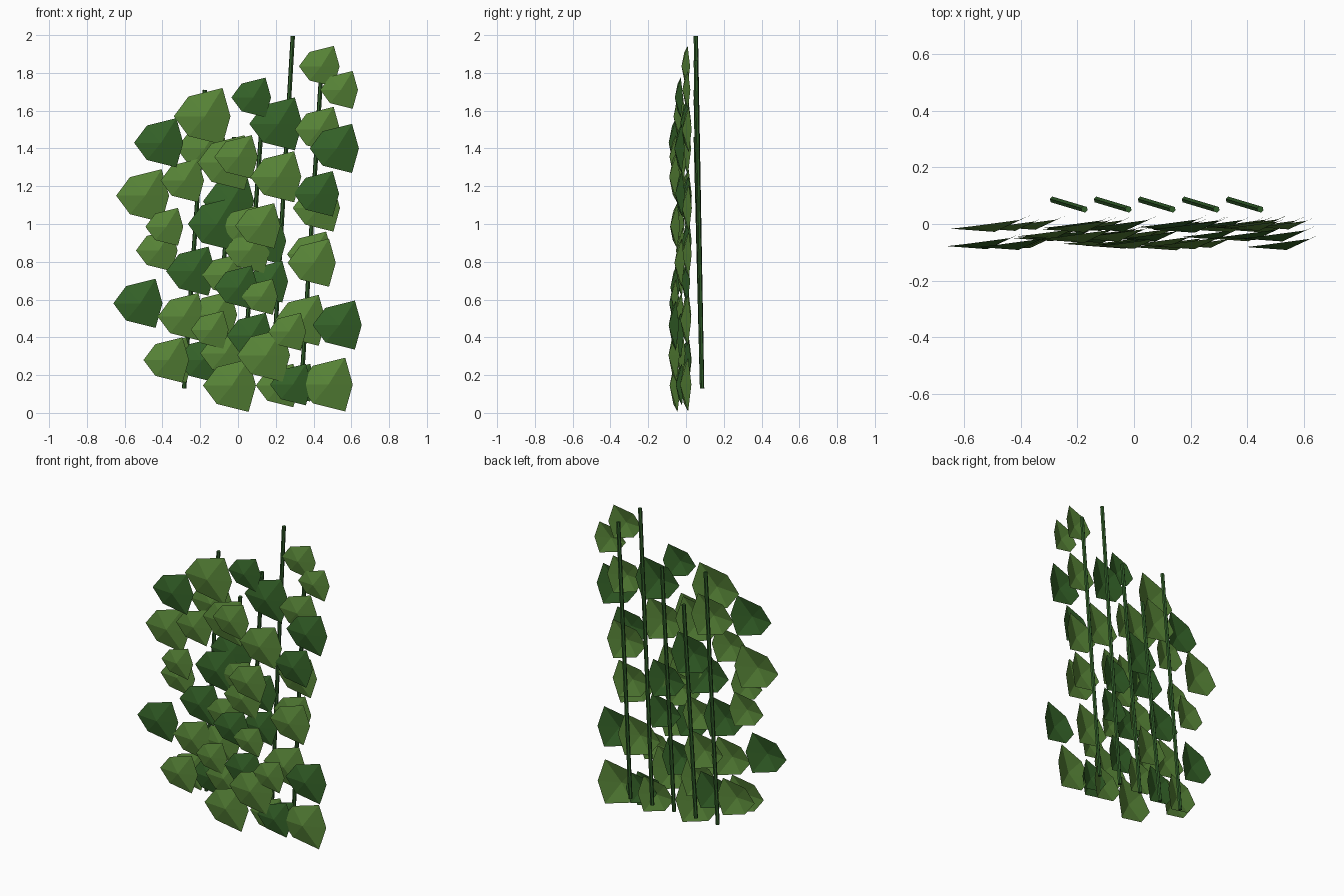
import bpy
import bmesh
from mathutils import Vector

cube = bpy.data.objects.get("Cube")
if cube:
    bpy.data.objects.remove(cube, do_unlink=True)


def make_material(name, colour):
    material = bpy.data.materials.new(name)
    material.use_nodes = True
    rgba = (*colour, 1.0)
    material.diffuse_color = rgba
    material.node_tree.nodes["Principled BSDF"].inputs["Base Color"].default_value = rgba
    return material


light_green = make_material("light leaf green", (0.1, 0.24, 0.04))
dark_green = make_material("dark leaf green", (0.036, 0.128, 0.022))
stem_green = make_material("stem green", (0.03, 0.11, 0.022))


def link_mesh(bm, name, material):
    mesh = bpy.data.meshes.new(name)
    bm.to_mesh(mesh)
    bm.free()
    mesh.materials.append(material)
    part = bpy.data.objects.new(name, mesh)
    bpy.context.collection.objects.link(part)
    return part


# Leaf: a pointed hexagon fanned around a raised middle, tip towards -x
TIP, SHOULDER, CORNER, BASE = (-0.5, -0.07, 0), (-0.24, -0.04, 0.35), (0.36, 0.04, 0.5), (0.5, 0.1, 0)
MIDDLE = (0.05, -0.11, 0)


def lower(point):
    return (point[0], point[1], -point[2])


def add_leaf(name, centre, size, material):
    bm = bmesh.new()
    outline = [TIP, lower(SHOULDER), lower(CORNER), BASE, CORNER, SHOULDER]
    rim = [bm.verts.new(centre + Vector(point) * size) for point in outline]
    middle = bm.verts.new(centre + Vector(MIDDLE) * size)
    for index, vert in enumerate(rim):
        bm.faces.new((middle, vert, rim[(index + 1) % len(rim)]))
    return link_mesh(bm, name, material)


# Stem: a thin six-sided rod leaning between two points
def add_stem(name, start, end, radius):
    bm = bmesh.new()
    axis = end - start
    bmesh.ops.create_cone(bm, cap_ends=True, segments=6, radius1=radius, radius2=radius, depth=axis.length)
    turn = axis.to_track_quat("Z", "Y").to_matrix().to_4x4()
    bmesh.ops.transform(bm, matrix=turn, verts=bm.verts)
    bmesh.ops.translate(bm, vec=(start + end) / 2, verts=bm.verts)
    return link_mesh(bm, name, stem_green)


for number, top in enumerate((1.71, 1.46, 1.66, 1.995, 1.865)):
    foot_x = -0.285 + number * 0.155
    add_stem(f"stem_{number + 1}", Vector((foot_x, 0.085, 0.13)),
             Vector((foot_x + 0.11, 0.052, top)), 0.012)

# Leaf placements in hundredths: across, up, width; grouped by depth layer
light_back = [
    (43, 183.5, 21.5), (53.5, 171, 20), (42, 150, 24), (-19, 140, 27), (-50.5, 115, 28),
    (41.5, 108.5, 25), (-43, 86, 22), (-13, 52, 25), (38, 84, 24),
    (33, 49, 27), (21, 14.5, 23), (-36, 28, 24), (46.5, 15, 28.5),
]
light_middle = [
    (-19, 157, 30), (-7, 132.5, 29), (-29.5, 123, 23), (39, 79.5, 25.5), (-8, 73, 22),
    (5, 86, 24), (-30, 51, 25), (2, 99, 21), (-8, 31.5, 24),
]
light_front = [
    (-1, 135.5, 23), (20, 125, 27), (10.5, 99, 24), (-39, 98.5, 20), (11.5, 61.5, 19),
    (-15, 44, 20), (26, 43, 20), (-38, 28, 24), (-4.5, 14.5, 28), (13.5, 30.5, 28),
]
dark_back = [
    (20, 153, 28), (-5, 112, 27), (13.5, 91, 24), (15.5, 69.5, 22),
    (-20, 28, 24), (31, 16, 20),
]
dark_middle = [
    (7, 167, 21), (51, 140, 26), (41.5, 116, 24), (-12.5, 100, 28),
    (-25, 75, 26), (28, 15, 22), (6, 41, 24),
]
dark_front = [(-42, 143, 26), (-53, 58, 26), (-1, 66.5, 23), (52.5, 46.5, 26)]

layers = {
    "light_back_leaf": (light_back, 0.0, light_green),
    "light_middle_leaf": (light_middle, -0.033, light_green),
    "light_front_leaf": (light_front, -0.062, light_green),
    "dark_back_leaf": (dark_back, 0.0, dark_green),
    "dark_middle_leaf": (dark_middle, -0.036, dark_green),
    "dark_front_leaf": (dark_front, -0.063, dark_green),
}
for name, (places, depth, material) in layers.items():
    for number, (across, up, width) in enumerate(places):
        # Small steps keep neighbours in the same layer apart
        centre = Vector((across / 100, depth + 0.003 * (number % 3), up / 100))
        add_leaf(f"{name}_{number + 1}", centre, width / 100, material)
